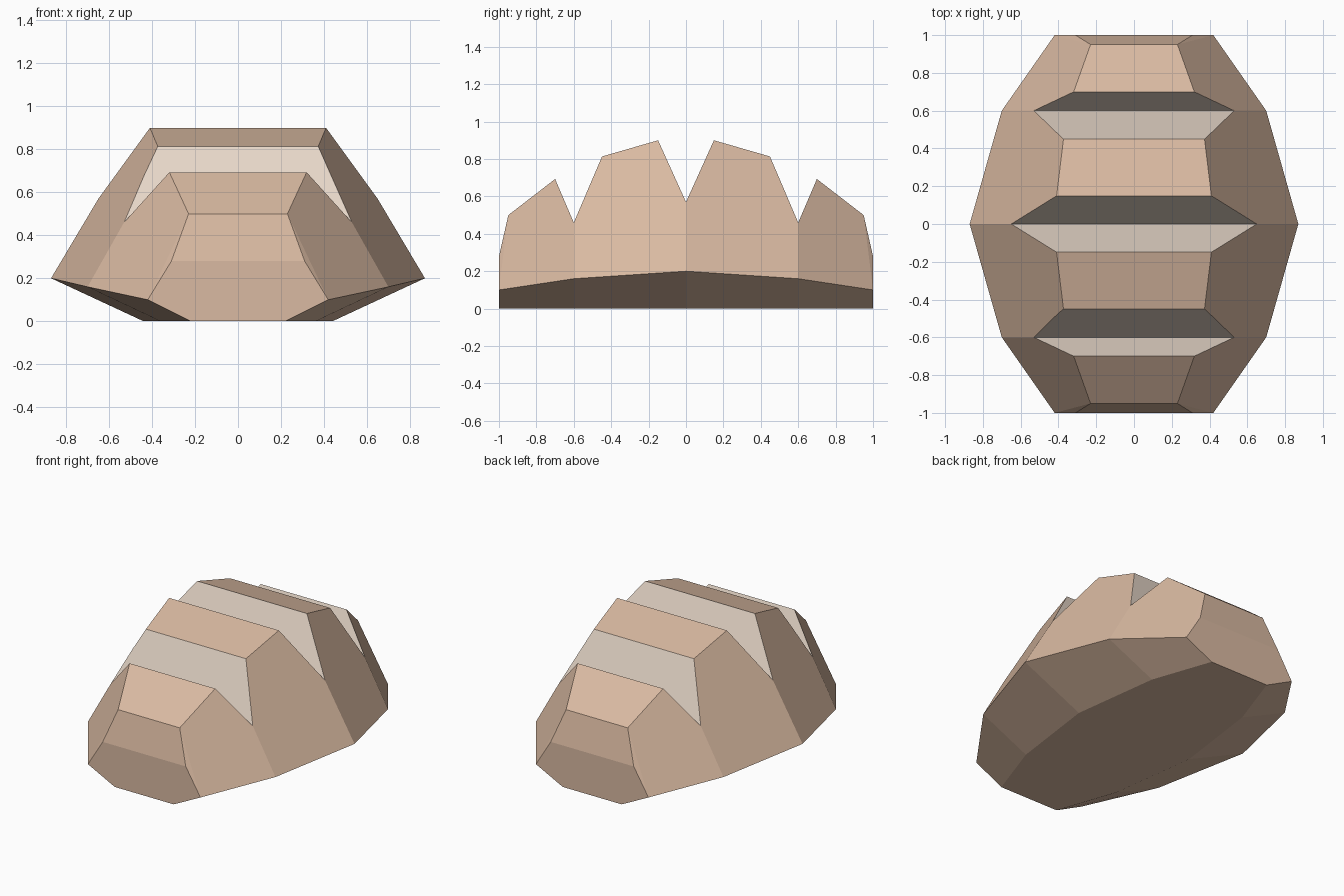
import bpy
import bmesh
import math

cube = bpy.data.objects.get("Cube")
if cube:
    bpy.data.objects.remove(cube, do_unlink=True)


def make_material(name, rgb):
    mat = bpy.data.materials.new(name)
    mat.use_nodes = True
    mat.diffuse_color = (*rgb, 1)
    bsdf = next(n for n in mat.node_tree.nodes if n.type == 'BSDF_PRINCIPLED')
    bsdf.inputs["Base Color"].default_value = (*rgb, 1)
    return mat


crust = make_material("tan crust", (0.70, 0.49, 0.36))
crumb = make_material("pale crumb", (0.88, 0.75, 0.64))


def hull_object(name, points, materials):
    """Faceted solid wrapped around a set of points."""
    bm = bmesh.new()
    for p in points:
        bm.verts.new(p)
    bmesh.ops.convex_hull(bm, input=bm.verts[:])
    bmesh.ops.dissolve_limit(bm, angle_limit=math.radians(3),
                             verts=bm.verts[:], edges=bm.edges[:])
    bmesh.ops.recalc_face_normals(bm, faces=bm.faces[:])
    mesh = bpy.data.meshes.new(name)
    bm.to_mesh(mesh)
    bm.free()
    for mat in materials:
        mesh.materials.append(mat)
    obj = bpy.data.objects.new(name, mesh)
    bpy.context.collection.objects.link(obj)
    return obj


# Loaf body: one quarter (half width, y, z), mirrored both ways
quarter = [
    (0.44, 0, 0), (0.87, 0, 0.20), (0.428, 0, 0.943),
    (0.36, 0.6, 0), (0.70, 0.6, 0.16), (0.355, 0.6, 0.77),
    (0.22, 1, 0), (0.42, 1, 0.10), (0.31, 1, 0.28), (0.23, 0.95, 0.50),
]
points = {(sx * x, sy * y, z) for x, y, z in quarter
          for sx in (-1, 1) for sy in (-1, 1)}
loaf = hull_object("bread_loaf", sorted(points), [crust, crumb])

# V-shaped scores across the top: y, valley height, wall slope
scores = [(-0.6, 0.46, 2.34), (0, 0.57, 2.21), (0.6, 0.46, 2.34)]
for y, valley, slope in scores:
    top = 1.2
    half = (top - valley) / slope
    wedge = [(x, y + dy, z) for x in (-1.2, 1.2)
             for dy, z in ((0, valley), (-half, top), (half, top))]
    cutter = hull_object("score_cutter", wedge, [crust, crumb])
    cutter.hide_render = True
    mod = loaf.modifiers.new("score", 'BOOLEAN')
    mod.operation = 'DIFFERENCE'
    mod.solver = 'EXACT'
    mod.object = cutter
    bpy.context.view_layer.objects.active = loaf
    bpy.ops.object.modifier_apply(modifier=mod.name)
    bpy.data.objects.remove(cutter, do_unlink=True)

# Walls of the scores show the crumb: steep, crosswise and next to a valley
for face in loaf.data.polygons:
    low = min((loaf.data.vertices[i].co for i in face.vertices), key=lambda c: c.z)
    wall = abs(face.normal.x) < 0.05 and abs(face.normal.y) > 0.8
    in_score = any(abs(low.y - y) < 0.02 and abs(low.z - v) < 0.02
                   for y, v, s in scores)
    face.material_index = 1 if wall and in_score else 0
    face.use_smooth = False
